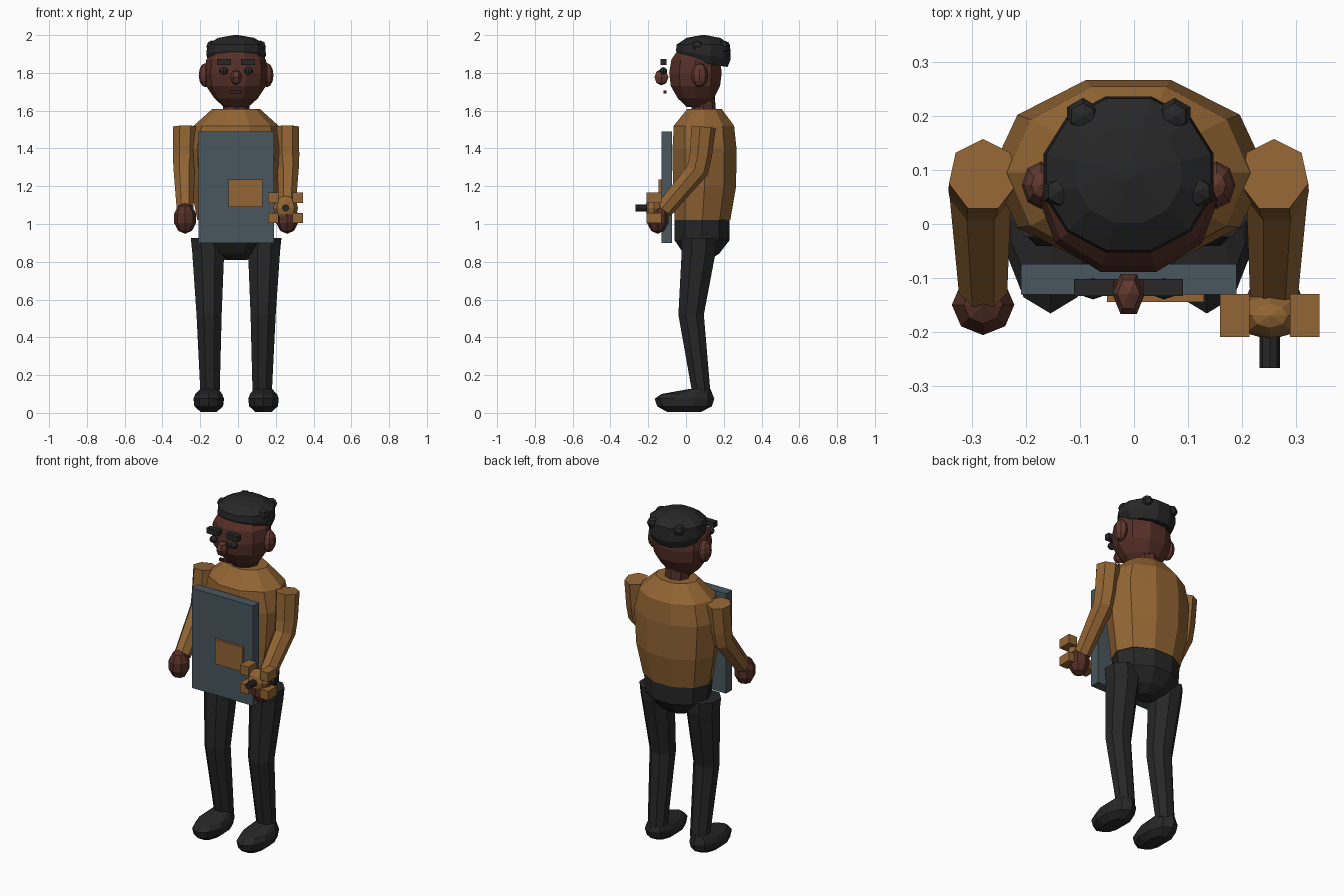
import bpy, bmesh, math
from mathutils import Vector, Matrix

MID = -0.01  # symmetry plane of the figure


def material(name, rgb):
    m = bpy.data.materials.new(name)
    m.diffuse_color = (*rgb, 1)
    return m


OCHRE = material("ochre cloth", (0.29, 0.13, 0.034))
BLACK = material("soft black", (0.020, 0.020, 0.021))
SKIN = material("dark skin", (0.090, 0.029, 0.020))
SKIN_WARM = material("warm skin", (0.115, 0.040, 0.028))
SLATE = material("slate blue", (0.066, 0.094, 0.112))
LIP = material("lip red", (0.050, 0.010, 0.010))


def finish(bm, name, mat):
    bmesh.ops.recalc_face_normals(bm, faces=bm.faces)
    me = bpy.data.meshes.new(name)
    bm.to_mesh(me)
    bm.free()
    me.materials.append(mat)
    ob = bpy.data.objects.new(name, me)
    bpy.context.collection.objects.link(ob)
    return ob


def loft(name, mat, rings, n=8, phase=0.0):
    """Skin elliptical rings: (x, y, z, rx, ry[, tilt about x])."""
    bm = bmesh.new()
    loops = []
    for x, y, z, rx, ry, *tilt in rings:
        rot = Matrix.Rotation(tilt[0] if tilt else 0, 3, 'X')
        loop = []
        for i in range(n):
            a = phase + 2 * math.pi * i / n
            p = rot @ Vector((rx * math.cos(a), ry * math.sin(a), 0))
            loop.append(bm.verts.new(p + Vector((x, y, z))))
        loops.append(loop)
    for a, b in zip(loops, loops[1:]):
        for i in range(n):
            j = (i + 1) % n
            bm.faces.new((a[i], a[j], b[j], b[i]))
    bm.faces.new(loops[0])
    bm.faces.new(loops[-1])
    return finish(bm, name, mat)


def box(name, mat, lo, hi):
    bm = bmesh.new()
    bmesh.ops.create_cube(bm, size=1)
    lo, hi = Vector(lo), Vector(hi)
    for v in bm.verts:
        v.co = (lo + hi) / 2 + v.co * (hi - lo)
    return finish(bm, name, mat)


def ball(name, mat, centre, radii, seg=8, rings=6, phase=0.0):
    bm = bmesh.new()
    bmesh.ops.create_uvsphere(bm, u_segments=seg, v_segments=rings, radius=1)
    bm.transform(Matrix.Translation(centre) @ Matrix.Diagonal((*radii, 1))
                 @ Matrix.Rotation(phase, 4, 'Z'))
    return finish(bm, name, mat)


# Sweater and hips
loft("sweater", OCHRE, [
    (MID, 0.087, 1.02, 0.205, 0.155), (MID, 0.098, 1.20, 0.24, 0.176),
    (MID, 0.098, 1.40, 0.255, 0.178), (MID, 0.095, 1.52, 0.225, 0.168),
    (MID, 0.098, 1.61, 0.125, 0.095)], n=10)
loft("hips", BLACK, [
    (MID, 0.078, 0.81, 0.06, 0.05), (MID, 0.082, 0.845, 0.13, 0.10),
    (MID, 0.085, 0.915, 0.19, 0.154), (MID, 0.085, 1.025, 0.20, 0.154)], n=10)

# Limbs, mirrored about the middle
for side, s in (("left", -1), ("right", 1)):
    X = lambda d: MID + s * d
    loft(side + "_leg", BLACK, [
        (X(0.138), 0.082, 0.10, 0.055, 0.052), (X(0.143), 0.027, 0.52, 0.072, 0.073),
        (X(0.148), 0.068, 0.86, 0.092, 0.098), (X(0.157), 0.068, 0.925, 0.09, 0.10)],
        n=8, phase=math.pi / 8)
    loft(side + "_shoe", BLACK, [
        (X(0.145), -0.01, 0.005, 0.045, 0.09), (X(0.145), -0.008, 0.035, 0.08, 0.145),
        (X(0.145), -0.008, 0.075, 0.085, 0.158), (X(0.145), 0.005, 0.10, 0.075, 0.135),
        (X(0.142), 0.075, 0.127, 0.05, 0.055)], n=10, phase=math.pi / 2)
    loft(side + "_sleeve", OCHRE, [
        (X(0.27), -0.12, 1.075, 0.046, 0.05, -0.75),
        (X(0.275), 0.058, 1.285, 0.058, 0.062, -0.4),
        (X(0.272), 0.075, 1.36, 0.064, 0.062, -0.1),
        (X(0.27), 0.09, 1.515, 0.065, 0.068, -0.1)], n=7, phase=math.pi / 2)
    ball(side + "_hand", SKIN, (X(0.27), -0.15, 1.03), (0.061, 0.059, 0.082), 8, 5)
    ball(side + "_ear", SKIN_WARM, (X(0.163), 0.072, 1.788), (0.035, 0.044, 0.064), 8, 6)
    # Floating face details
    ball(side + "_eye", BLACK, (X(0.066), -0.12, 1.81), (0.024, 0.02, 0.020))
    box(side + "_eyebrow", BLACK, (X(0.064) - 0.037, -0.134, 1.842),
        (X(0.064) + 0.037, -0.102, 1.874))

# Neck and head
loft("neck", SKIN, [(MID, 0.095, 1.58, 0.07, 0.065), (MID, 0.09, 1.68, 0.07, 0.062)])
loft("head", SKIN, [
    (MID, 0.055, 1.62, 0.065, 0.055), (MID, 0.052, 1.665, 0.115, 0.10),
    (MID, 0.05, 1.73, 0.158, 0.137), (MID, 0.05, 1.80, 0.168, 0.146),
    (MID, 0.052, 1.87, 0.158, 0.136), (MID, 0.055, 1.94, 0.10, 0.09)],
    n=10, phase=0)
ball("nose", SKIN_WARM, (MID, -0.13, 1.777), (0.03, 0.043, 0.043), 6, 4, math.pi / 6)
box("mouth", LIP, (MID - 0.032, -0.118, 1.692), (MID + 0.032, -0.102, 1.706))

# Close cap of hair, lower at the back, with small tufts
cap = loft("cap", BLACK, [
    (MID, 0.09, 1.855, 0.143, 0.135), (MID, 0.092, 1.90, 0.163, 0.150),
    (MID, 0.092, 1.95, 0.158, 0.146), (MID, 0.092, 1.985, 0.10, 0.093),
    (MID, 0.092, 2.0, 0.012, 0.012)], n=12, phase=math.pi / 12)
for v in cap.data.vertices:
    if v.co.z < 1.91:
        v.co.z -= (v.co.y - 0.07) * 0.16
for s in (-1, 1):
    for d, y in ((0.128, 0.06), (0.085, 0.20)):
        ball("cap_tuft", BLACK, (MID + s * d, y, 1.94), (0.034, 0.034, 0.032), 6, 4)

# Board held in front, with a label plate
box("board", SLATE, (-0.21, -0.131, 0.90), (0.19, -0.074, 1.49))
box("board_label", OCHRE, (-0.05, -0.145, 1.09), (0.13, -0.125, 1.235))

# Hand-held toothed gadget
GX, GY, GZ = 0.252, -0.17, 1.085
hub = ball("gadget_hub", OCHRE, (GX, GY, GZ), (0.066, 0.045, 0.066), 8, 6)
for sx in (-1, 1):
    for sz in (-1, 1):
        c = Vector((GX + sx * 0.065, GY, GZ + sz * 0.054))
        h = Vector((0.0275, 0.04, 0.027))
        box("gadget_tooth", OCHRE, c - h, c + h)
pin = loft("gadget_pin", BLACK, [(0, 0, 0, 0.019, 0.019), (0, 0, 0.08, 0.019, 0.019)])
pin.data.transform(Matrix.Translation((GX, -0.187, GZ)) @ Matrix.Rotation(math.pi / 2, 4, 'X'))
